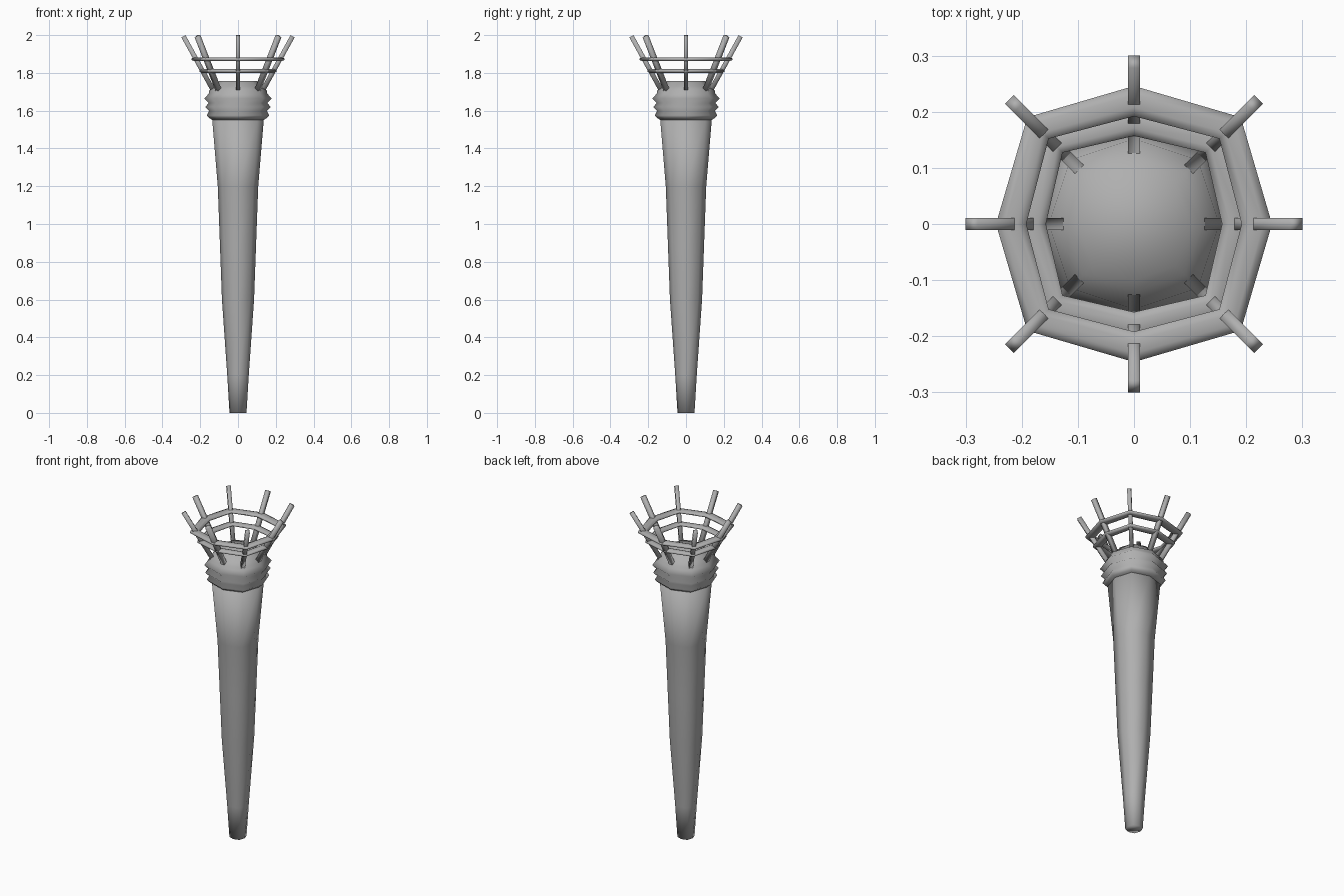
import bpy, bmesh
from math import sin, cos, pi, radians
from mathutils import Vector

if "Cube" in bpy.data.objects:
    bpy.data.objects.remove(bpy.data.objects["Cube"])

SIDES = 8

# Dark iron grey
iron = bpy.data.materials.new("dark_grey")
iron.diffuse_color = (0.43, 0.43, 0.43, 1)
iron.use_nodes = True
iron.node_tree.nodes["Principled BSDF"].inputs["Base Color"].default_value = iron.diffuse_color


def finish(name, bm):
    bmesh.ops.recalc_face_normals(bm, faces=bm.faces[:])
    for f in bm.faces:
        f.smooth = True
    me = bpy.data.meshes.new(name)
    bm.to_mesh(me)
    bm.free()
    me.materials.append(iron)
    ob = bpy.data.objects.new(name, me)
    bpy.context.collection.objects.link(ob)
    return ob


def lathe(name, profile, closed=False, diag=0.0, scale=1.0):
    """Spin (radius, z) points into eight sides; diag and scale widen the 45 degree corners."""
    bm = bmesh.new()
    loops = []
    for r, z in profile:
        loop = []
        for i in range(SIDES):
            a = 2 * pi * i / SIDES
            q = r * scale + diag if i % 2 else r
            loop.append(bm.verts.new((q * cos(a), q * sin(a), z)))
        loops.append(loop)
    n = len(loops)
    for j in range(n if closed else n - 1):
        lo, hi = loops[j], loops[(j + 1) % n]
        for i in range(SIDES):
            k = (i + 1) % SIDES
            bm.faces.new((lo[i], lo[k], hi[k], hi[i]))
    if not closed:
        bm.faces.new(loops[0][::-1])
        bm.faces.new(loops[-1])
    return finish(name, bm)


# Tapered handle
lathe("handle", [(0.045, 0), (0.057, 0.2), (0.085, 0.6), (0.096, 0.9),
                 (0.107, 1.2), (0.137, 1.56)], scale=1.07)

# Ridged collar with domed head
lathe("collar", [(0.135, 1.55), (0.150, 1.56), (0.165, 1.575), (0.153, 1.598),
                 (0.173, 1.62), (0.155, 1.64), (0.178, 1.665), (0.155, 1.69),
                 (0.152, 1.708), (0.121, 1.728), (0.10, 1.757)], scale=1.06)


# Flattened basket hoops
def hoop(name, r, z, half_w, half_h):
    section = [(r + half_w * cos(2 * pi * i / 8 + pi / 8) / cos(pi / 8),
                z + half_h * sin(2 * pi * i / 8 + pi / 8)) for i in range(8)]
    lathe(name, section, closed=True, diag=0.023)


hoop("lower_hoop", 0.181, 1.81, 0.024, 0.011)
hoop("upper_hoop", 0.219, 1.872, 0.027, 0.011)

# Eight splayed basket bars
for i in range(SIDES):
    a = 2 * pi * i / SIDES
    off = 0.014 if i % 2 else 0
    out = Vector((cos(a), sin(a), 0))
    side = Vector((-sin(a), cos(a), 0))
    p0 = out * (0.131 + off) + Vector((0, 0, 1.707))
    p1 = out * (0.289 + off) + Vector((0, 0, 1.994))
    nrm = (p1 - p0).normalized().cross(side)
    bm = bmesh.new()
    ends = [[bm.verts.new(p + side * 0.011 * s + nrm * 0.0125 * t)
             for s, t in ((-1, -1), (1, -1), (1, 1), (-1, 1))] for p in (p0, p1)]
    bm.faces.new(ends[0])
    bm.faces.new(ends[1])
    for j in range(4):
        k = (j + 1) % 4
        bm.faces.new((ends[0][j], ends[0][k], ends[1][k], ends[1][j]))
    finish(f"basket_bar_{i + 1}", bm)
